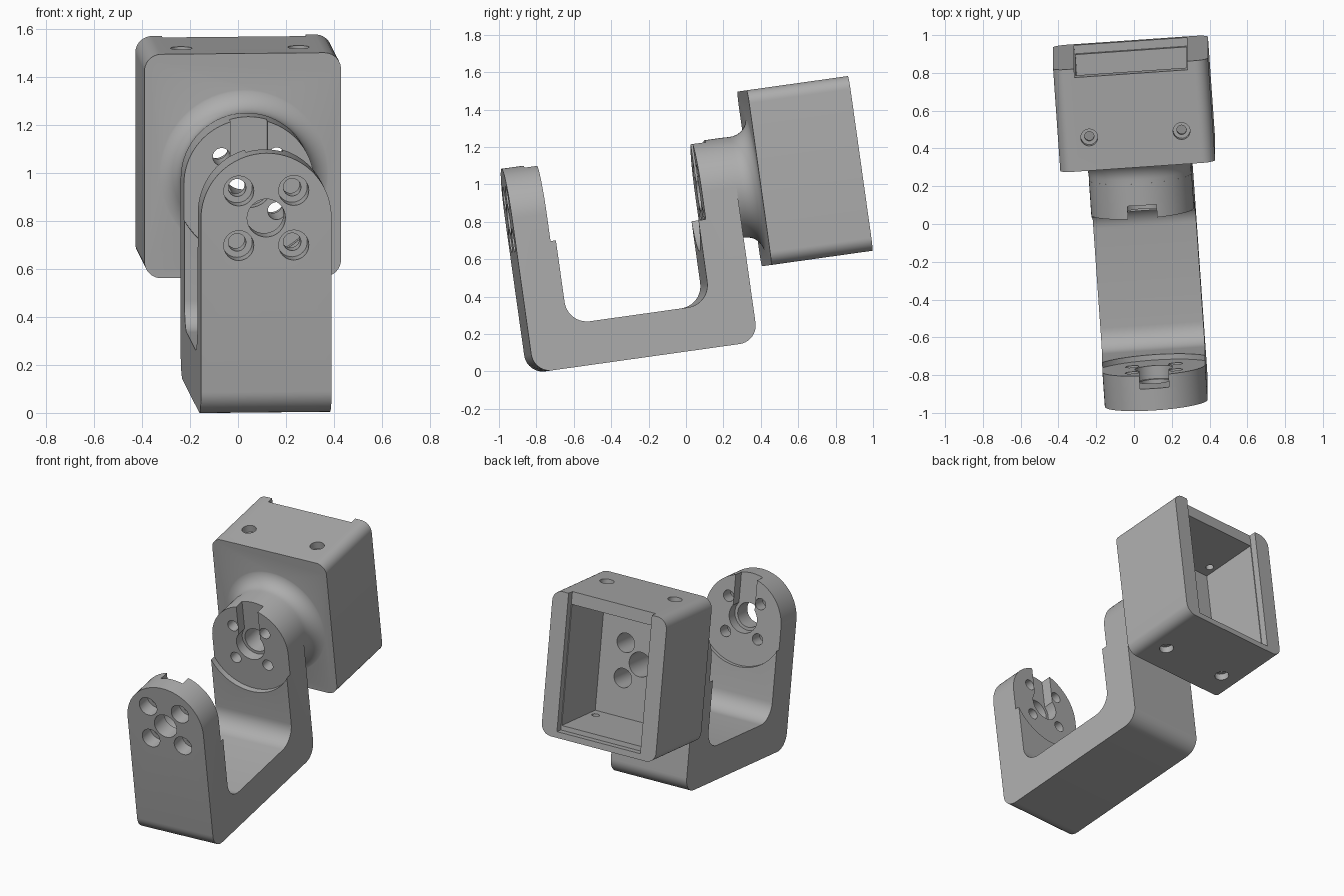
import bpy, bmesh, math
from mathutils import Matrix, Vector

cube = bpy.data.objects.get("Cube")
if cube:
    bpy.data.objects.remove(cube)

CX, CZ = 0.06, 0.937          # pivot centre of both arms
HALF = 0.273                  # half width of the arms


def make(name, bm):
    bmesh.ops.remove_doubles(bm, verts=bm.verts, dist=1e-5)
    bmesh.ops.recalc_face_normals(bm, faces=bm.faces)
    me = bpy.data.meshes.new(name)
    bm.to_mesh(me)
    bm.free()
    ob = bpy.data.objects.new(name, me)
    bpy.context.collection.objects.link(ob)
    return ob


def rounded(corners, steps=10):
    """Polygon outline from (u, v, fillet radius) corners."""
    out = []
    n = len(corners)
    for i, (u, v, r) in enumerate(corners):
        p = Vector((u, v))
        if r == 0:
            out.append(p)
            continue
        a = (Vector(corners[i - 1][:2]) - p).normalized()
        b = (Vector(corners[(i + 1) % n][:2]) - p).normalized()
        half = a.angle(b) / 2
        centre = p + (a + b).normalized() * r / math.sin(half)
        start = p + a * r / math.tan(half) - centre
        end = p + b * r / math.tan(half) - centre
        for k in range(steps + 1):
            t = k / steps
            ang = math.pi - 2 * half
            d = (start * math.sin((1 - t) * ang) + end * math.sin(t * ang)) / math.sin(ang)
            out.append(centre + d)
    return out


def prism(name, outline, axis, lo, hi):
    """Extrude a 2D outline along x, y or z."""
    place = {"x": lambda u, v, w: (w, u, v),
             "y": lambda u, v, w: (u, w, v),
             "z": lambda u, v, w: (u, v, w)}[axis]
    bm = bmesh.new()
    a = [bm.verts.new(place(u, v, lo)) for u, v in outline]
    b = [bm.verts.new(place(u, v, hi)) for u, v in outline]
    bm.faces.new(a)
    bm.faces.new(b[::-1])
    n = len(a)
    for i in range(n):
        bm.faces.new((a[i], a[(i + 1) % n], b[(i + 1) % n], b[i]))
    return make(name, bm)


def cylinder(name, u, v, r, axis, lo, hi, n=40):
    ring = [(u + r * math.cos(math.tau * i / n), v + r * math.sin(math.tau * i / n))
            for i in range(n)]
    return prism(name, ring, axis, min(lo, hi), max(lo, hi))


def block(name, x0, x1, y0, y1, z0, z1):
    return prism(name, [(x0, y0), (x1, y0), (x1, y1), (x0, y1)], "z", z0, z1)


def combine(target, tool, operation):
    mod = target.modifiers.new("bool", "BOOLEAN")
    mod.operation = operation
    mod.solver = "EXACT"
    mod.object = tool
    bpy.context.view_layer.update()
    dg = bpy.context.evaluated_depsgraph_get()
    me = bpy.data.meshes.new_from_object(target.evaluated_get(dg))
    target.modifiers.clear()
    target.data = me
    bpy.data.objects.remove(tool)


# U-shaped bracket, trimmed to rounded arm tops
u_shape = rounded([
    (-0.832, 0.105, 0.1), (0.382, 0.105, 0.1), (0.382, 1.4, 0), (0.156, 1.4, 0),
    (0.156, 0.337, 0.12), (-0.616, 0.337, 0.12), (-0.616, 1.4, 0), (-0.832, 1.4, 0)])
bracket = prism("bracket", u_shape, "x", CX - 0.4, CX + 0.4)
arch = [(CX - HALF, 0), (CX + HALF, 0)]
arch += [(CX + HALF * math.cos(math.pi * i / 40), CZ + HALF * math.sin(math.pi * i / 40))
         for i in range(41)]
combine(bracket, prism("arm_trim", arch, "y", -1.2, 1), "INTERSECT")

# Neck flaring into the housing
bm = bmesh.new()
profile = [(0, 0.3), (0.272, 0.3)]
for i in range(13):
    t = math.pi / 2 * i / 12
    profile.append((0.372 - 0.1 * math.cos(t), 0.405 + 0.1 * math.sin(t)))
profile += [(0.372, 0.53), (0, 0.53)]
vs = [bm.verts.new((CX + r, y, CZ)) for r, y in profile]
edges = [bm.edges.new(pair) for pair in zip(vs, vs[1:])]
bmesh.ops.spin(bm, geom=vs + edges, cent=(CX, 0, CZ), axis=(0, 1, 0),
               angle=math.tau, steps=64)
neck = make("neck", bm)

# Housing box
box_outline = rounded([(-0.356, 0.5, 0.07), (0.466, 0.5, 0.07),
                       (0.466, 1.443, 0.07), (-0.356, 1.443, 0.07)])
combine(bracket, prism("housing", box_outline, "y", 0.503, 1.051), "UNION")
combine(bracket, neck, "UNION")

# Housing cavity, open at the back, with cover rebate through the top edge
cutters = [block("cavity", -0.24, 0.35, 0.6, 1.2, 0.57, 1.36),
           block("cover_rebate", -0.245, 0.355, 1.005, 1.2, 0.54, 1.6)]

# Screw holes in the housing top and bottom
for x in (-0.19, 0.3):
    cutters += [cylinder("screw_pilot", x, 0.68, 0.025, "z", 0.4, 1.6, 24),
                cylinder("screw_top", x, 0.68, 0.045, "z", 1.395, 1.6, 24),
                cylinder("screw_bottom", x, 0.68, 0.045, "z", 0.4, 0.545, 24)]

# Recessed pads with key slot, hub bore and four bolt holes in each arm
for face, d, bore, end in ((-0.645, -1, 0.09, -0.95), (0.195, 1, 0.2, 0.65)):
    deep = face + d * 0.07
    lo, hi = sorted((face - d * 0.1, deep))
    cutters += [cylinder("pad_recess", CX, CZ, 0.31, "y", face - d * 0.1, face, 80),
                block("key_slot", CX - 0.077, CX + 0.077, lo, hi, CZ, 1.4),
                cylinder("hub_recess", CX, CZ, 0.1, "y", face - d * 0.05, deep),
                cylinder("hub_bore", CX, CZ, 0.08, "y", face - d * 0.04, end)]
    for sx in (-0.115, 0.115):
        for sz in (-0.115, 0.115):
            cutters += [
                cylinder("bolt_pilot", CX + sx, CZ + sz, 0.037, "y", face - d * 0.03, end, 24),
                cylinder("bolt_bore", CX + sx, CZ + sz, 0.063, "y", face + d * bore, end, 32)]

for c in cutters:
    combine(bracket, c, "DIFFERENCE")

# Tilt into its resting pose
bracket.data.transform(Matrix.Rotation(math.radians(8), 4, "X")
                       @ Matrix.Rotation(math.radians(4), 4, "Z"))

# Material and shading
grey = bpy.data.materials.new("plain grey")
grey.use_nodes = True
colour = (0.42, 0.42, 0.42, 1)
grey.diffuse_color = colour
grey.node_tree.nodes["Principled BSDF"].inputs["Base Color"].default_value = colour
bracket.data.materials.clear()
bracket.data.materials.append(grey)
bpy.ops.object.select_all(action="DESELECT")
bracket.select_set(True)
bpy.context.view_layer.objects.active = bracket
bpy.ops.object.shade_smooth_by_angle(angle=math.radians(30))
